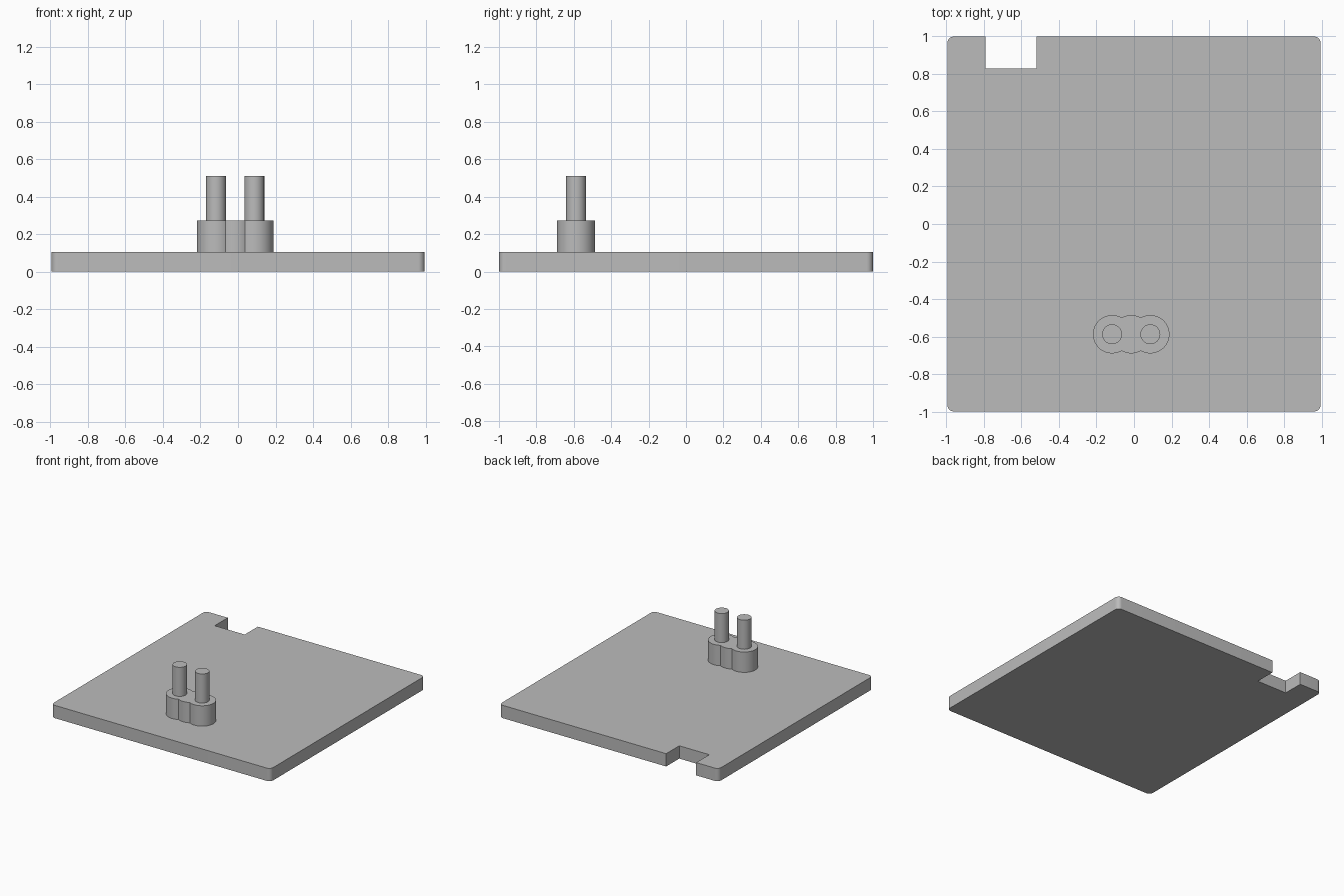
import bpy
import bmesh
from math import cos, sin, radians

cube = bpy.data.objects.get("Cube")
if cube:
    bpy.data.objects.remove(cube, do_unlink=True)

grey = bpy.data.materials.new("plain grey")
grey.use_nodes = True
colour = (0.5, 0.5, 0.5, 1)
grey.diffuse_color = colour
grey.node_tree.nodes["Principled BSDF"].inputs["Base Color"].default_value = colour


def arc(cx, cy, r, start, end, steps):
    """Points on an arc, angles in degrees."""
    angles = [radians(start + (end - start) * i / steps) for i in range(steps + 1)]
    return [(cx + r * cos(a), cy + r * sin(a)) for a in angles]


def prism(name, outline, bottom, top):
    """Extrude a counter-clockwise outline from bottom to top."""
    bm = bmesh.new()
    face = bm.faces.new([bm.verts.new((x, y, bottom)) for x, y in outline])
    grown = bmesh.ops.extrude_face_region(bm, geom=[face], use_keep_orig=True)
    verts = [v for v in grown["geom"] if isinstance(v, bmesh.types.BMVert)]
    bmesh.ops.translate(bm, verts=verts, vec=(0, 0, top - bottom))
    bmesh.ops.recalc_face_normals(bm, faces=bm.faces)
    mesh = bpy.data.meshes.new(name)
    bm.to_mesh(mesh)
    bm.free()
    mesh.materials.append(grey)
    obj = bpy.data.objects.new(name, mesh)
    bpy.context.collection.objects.link(obj)
    bpy.ops.object.select_all(action="DESELECT")
    obj.select_set(True)
    bpy.context.view_layer.objects.active = obj
    bpy.ops.object.shade_smooth_by_angle(angle=radians(25))
    return obj


# Base plate with rounded corners and a square notch in the back edge
W, D, R = 0.995, 1.0, 0.035
PLATE_TOP = 0.105
plate = arc(W - R, D - R, R, 0, 90, 8)
plate += [(-0.52, D), (-0.52, 0.83), (-0.793, 0.83), (-0.793, D)]
plate += arc(R - W, D - R, R, 90, 180, 8)
plate += arc(R - W, R - D, R, 180, 270, 8)
plate += arc(W - R, R - D, R, 270, 360, 8)
prism("base_plate", plate, 0, PLATE_TOP)

# Three-lobed block: circles spaced one radius apart, meeting in shallow creases
CX, CY, LOBE = -0.015, -0.588, 0.102
BLOCK_TOP = 0.272
block = arc(CX + LOBE, CY, LOBE, -120, 120, 40)
block += arc(CX, CY, LOBE, 60, 120, 10)[1:]
block += arc(CX - LOBE, CY, LOBE, 120 - 60, 300, 40)[1:]
block += arc(CX, CY, LOBE, 240, 300, 10)[1:-1]
prism("lobed_block", block, PLATE_TOP, BLOCK_TOP)

# Two round pegs on the outer lobes
for name, side in (("left_peg", 1), ("right_peg", -1)):
    ring = arc(CX + side * LOBE, CY, 0.053, 0, 360, 40)[:-1]
    prism(name, ring, BLOCK_TOP, 0.51)
